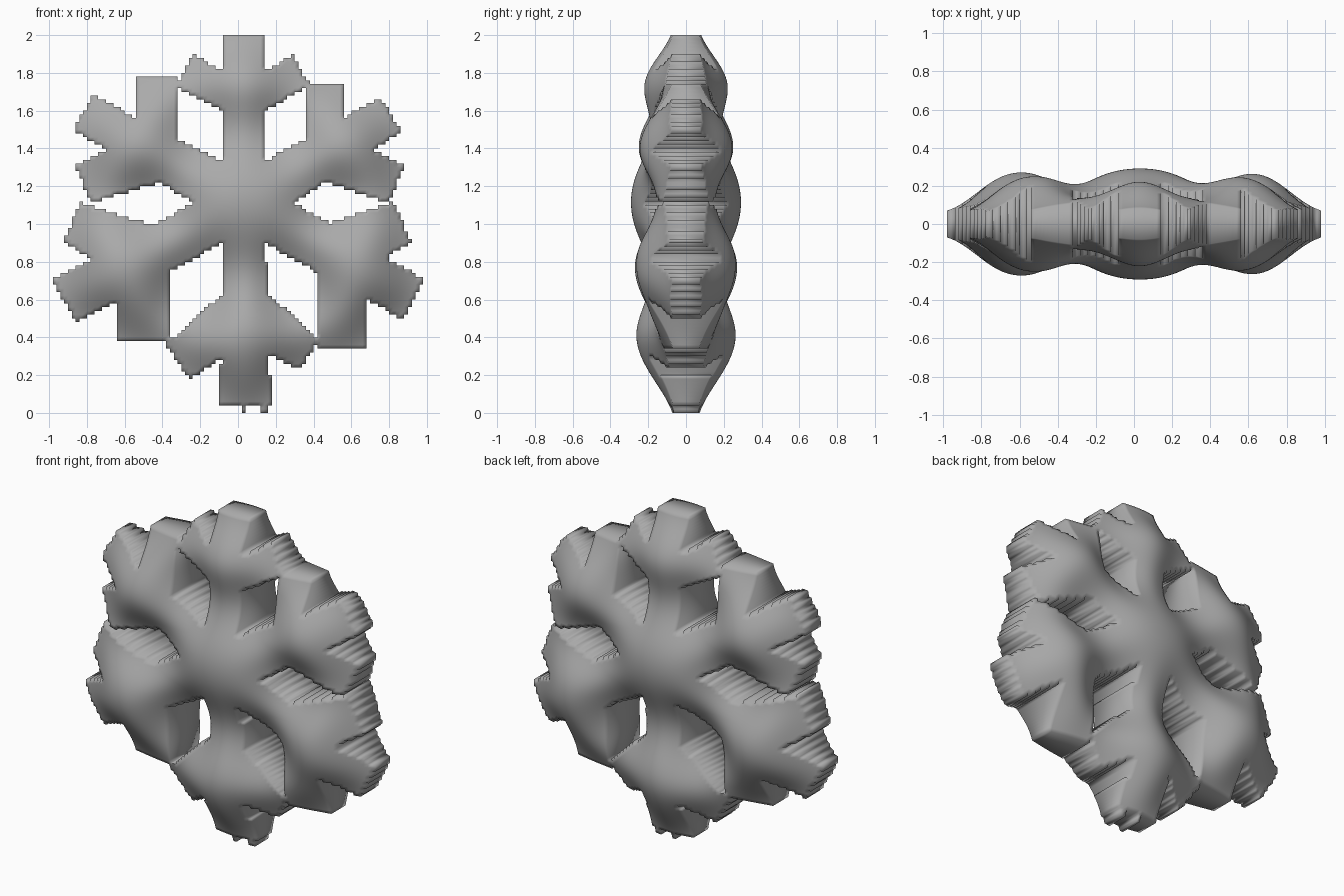
import bpy, bmesh, math
from mathutils import Vector

default_cube = bpy.data.objects.get("Cube")
if default_cube:
    bpy.data.objects.remove(default_cube)

CELL = 0.02      # size of one step in the outline
COUNT = 100      # cells along each side
SPREAD = 0.13    # how softly the thickness swells
REACH = 20       # blur radius in cells
RIM = 0.05       # half thickness at the thinnest edge
PUFF = 0.255     # extra half thickness at the fullest point

HUB = (0.035, 1.11)
UPPER_FORK = (0.035, 1.64)
LOWER_FORK = (0.04, 0.54)

# Tapered bars: start, end, start width, end width
bars = [
    # six main arms
    (HUB, (0.035, 2.0), 0.22, 0.21),
    (HUB, (0.04, 0.04), 0.21, 0.27),
    (HUB, (-0.82, 1.59), 0.28, 0.21),
    (HUB, (0.81, 1.58), 0.29, 0.21),
    (HUB, (-0.92, 0.59), 0.26, 0.26),
    (HUB, (0.93, 0.6), 0.27, 0.24),
    # side twigs of the upright arms
    (UPPER_FORK, (-0.285, 1.815), 0.19, 0.19),
    (UPPER_FORK, (0.335, 1.815), 0.19, 0.18),
    (LOWER_FORK, (-0.32, 0.27), 0.3, 0.22),
    (LOWER_FORK, (0.38, 0.31), 0.3, 0.19),
    # side twigs of the slanted arms
    ((-0.435, 1.37), (-0.435, 1.77), 0.21, 0.21),
    ((-0.46, 1.35), (-0.82, 1.21), 0.28, 0.21),
    ((0.455, 1.36), (0.455, 1.74), 0.21, 0.21),
    ((0.48, 1.36), (0.84, 1.21), 0.28, 0.21),
    ((-0.495, 0.81), (-0.495, 0.38), 0.27, 0.27),
    ((-0.5, 0.84), (-0.88, 1.01), 0.32, 0.23),
    ((0.54, 0.82), (0.54, 0.35), 0.26, 0.26),
    ((0.52, 0.85), (0.87, 1.01), 0.32, 0.23),
    # small prongs under the lowest tip
    ((0.03, 0.1), (0.03, 0), 0.03, 0.03),
    ((0.14, 0.1), (0.14, 0), 0.03, 0.03),
]


def in_bar(point, bar):
    start, end, w0, w1 = Vector(bar[0]), Vector(bar[1]), bar[2], bar[3]
    axis = end - start
    offset = point - start
    t = offset.dot(axis) / axis.length_squared
    side = abs(axis.x * offset.y - axis.y * offset.x) / axis.length
    return 0 <= t <= 1 and side <= (w0 + (w1 - w0) * t) / 2


def cell_centre(i, j):
    return Vector(((i + 0.5 - COUNT / 2) * CELL, (j + 0.5) * CELL))


# Stepped outline made of filled cells
filled = [[any(in_bar(cell_centre(i, j), b) for b in bars)
           for j in range(COUNT)] for i in range(COUNT)]

# Soft swelling: blur the outline along one axis, then the other
weights = {d: math.exp(-((d + 0.5) * CELL / SPREAD) ** 2 / 2)
           for d in range(-REACH, REACH)}
total = sum(weights.values())


def blur(rows):
    return [[sum(w * row[c + d] for d, w in weights.items()
                 if 0 <= c + d < len(row)) / total
             for c in range(len(row) + 1)] for row in rows]


def transpose(rows):
    return [list(r) for r in zip(*rows)]


swell = transpose(blur(transpose(blur(filled))))

# Front skin, back skin and the side walls between them
bm = bmesh.new()
corners = {}


def corner(i, j, side):
    key = (i, j, side)
    if key not in corners:
        half = RIM + PUFF * swell[i][j] ** 2
        corners[key] = bm.verts.new(((i - COUNT / 2) * CELL, side * half, j * CELL))
    return corners[key]


def is_filled(i, j):
    return 0 <= i < COUNT and 0 <= j < COUNT and filled[i][j]


for i in range(COUNT):
    for j in range(COUNT):
        if not filled[i][j]:
            continue
        ring = [(i, j), (i + 1, j), (i + 1, j + 1), (i, j + 1)]
        bm.faces.new([corner(*p, -1) for p in ring])
        bm.faces.new([corner(*p, 1) for p in reversed(ring)])
        neighbours = [(i, j - 1), (i + 1, j), (i, j + 1), (i - 1, j)]
        for k, cell in enumerate(neighbours):
            if not is_filled(*cell):
                a, b = ring[k], ring[(k + 1) % 4]
                bm.faces.new([corner(*b, -1), corner(*a, -1),
                              corner(*a, 1), corner(*b, 1)])

mesh = bpy.data.meshes.new("snowflake")
bm.to_mesh(mesh)
bm.free()
snowflake = bpy.data.objects.new("snowflake", mesh)
bpy.context.collection.objects.link(snowflake)

# Plain grey material
grey = bpy.data.materials.new("plain_grey")
grey.use_nodes = True
colour = (0.4, 0.4, 0.4, 1)
grey.diffuse_color = colour
grey.node_tree.nodes["Principled BSDF"].inputs["Base Color"].default_value = colour
mesh.materials.append(grey)

bpy.ops.object.select_all(action="DESELECT")
snowflake.select_set(True)
bpy.context.view_layer.objects.active = snowflake
bpy.ops.object.shade_smooth_by_angle(angle=math.radians(100))
